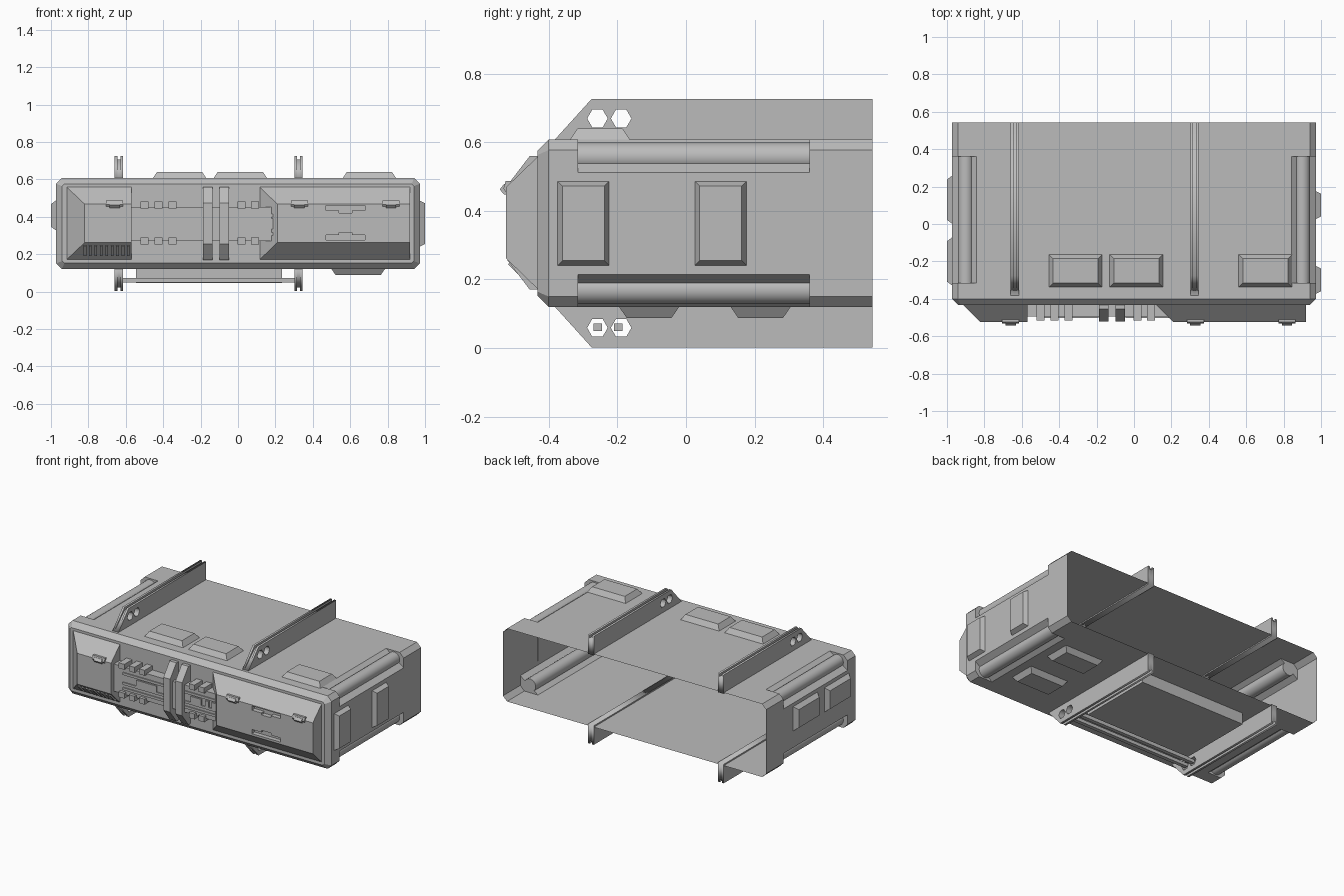
import bpy, bmesh, math

old = bpy.data.objects.get("Cube")
if old:
    bpy.data.objects.remove(old, do_unlink=True)

grey = bpy.data.materials.new("grey")
grey.use_nodes = True
grey.diffuse_color = (0.5, 0.5, 0.5, 1)
grey.node_tree.nodes["Principled BSDF"].inputs["Base Color"].default_value = (0.5, 0.5, 0.5, 1)


def loft(name, rings, cap_start=True, cap_end=True):
    """Skin a list of equal-length point rings."""
    bm = bmesh.new()
    loops = [[bm.verts.new(p) for p in ring] for ring in rings]
    n = len(loops[0])
    for a, b in zip(loops, loops[1:]):
        for i in range(n):
            j = (i + 1) % n
            bm.faces.new((a[i], a[j], b[j], b[i]))
    if cap_start:
        bm.faces.new(loops[0][::-1])
    if cap_end:
        bm.faces.new(loops[-1])
    bmesh.ops.recalc_face_normals(bm, faces=bm.faces)
    mesh = bpy.data.meshes.new(name)
    bm.to_mesh(mesh)
    bm.free()
    mesh.materials.append(grey)
    obj = bpy.data.objects.new(name, mesh)
    bpy.context.collection.objects.link(obj)
    return obj


def rect(u0, u1, v0, v1, place):
    return [place(u, v) for u, v in ((u0, v0), (u1, v0), (u1, v1), (u0, v1))]


def frustum(name, axis, base, top, r0, r1):
    """Tapered block: rectangles r0 and r1 at two levels along an axis."""
    def place(level):
        def put(u, v):
            p = [u, v]
            p.insert(axis, level)
            return p
        return put
    return loft(name, [rect(*r0, place(base)), rect(*r1, place(top))])


def box(name, x0, x1, y0, y1, z0, z1):
    r = (x0, x1, z0, z1)
    return frustum(name, 1, y0, y1, r, r)


def pad(name, axis, base, top, u0, u1, v0, v1, inset=0.022):
    r = (u0 - 0, u1, v0, v1)
    return frustum(name, axis, base, top, r,
                   (u0 + inset, u1 - inset, v0 + inset, v1 - inset))


def prism(name, x0, x1, profile):
    return loft(name, [[(x, y, z) for y, z in profile] for x in (x0, x1)])


# Hull: open-backed shell with deep corner recesses along the sides
LOW, HIGH = 0.12, 0.607


def hull_ring(y, cx, cz, shrink=0.0):
    w, lo, hi = 0.972 - shrink, LOW + shrink, HIGH - shrink
    return [(w, y, lo + cz), (w, y, hi - cz), (w - cx, y, hi), (cx - w, y, hi),
            (-w, y, hi - cz), (-w, y, lo + cz), (cx - w, y, lo), (w - cx, y, lo)]


small, deep = (0.03, 0.03), (0.13, 0.095)
loft("hull", [hull_ring(0.543, *small), hull_ring(0.36, *small),
              hull_ring(0.36, *deep), hull_ring(-0.315, *deep),
              hull_ring(-0.315, *small), hull_ring(-0.4, *small),
              hull_ring(-0.432, 0.012, 0.012, 0.032)], cap_start=False)

# Round tubes lying in the corner recesses
for side in (-1, 1):
    for level, cz in (("upper", HIGH - 0.05), ("lower", LOW + 0.05)):
        rings = []
        for y in (-0.315, 0.36):
            rings.append([(side * 0.9 + 0.042 * math.cos(a), y, cz + 0.042 * math.sin(a))
                          for a in (math.tau * i / 24 for i in range(24))])
        tube = loft(f"{level}_tube", rings)
        bpy.ops.object.select_all(action='DESELECT')
        tube.select_set(True)
        bpy.context.view_layer.objects.active = tube
        bpy.ops.object.shade_smooth_by_angle()

# Raised pads on the top, bottom and sides
for x in (-0.455, -0.13, 0.56):
    pad("top_pad", 2, HIGH, 0.64, x, x + 0.285, -0.338, -0.163)
for y in (-0.195, 0.13):
    pad("bottom_pad", 2, LOW, 0.088, 0.5, 0.785, y, y + 0.175)
for y in (-0.375, 0.025):
    pad("left_pad", 0, 0.97, 1.0, y, y + 0.152, 0.24, 0.487, 0.015)
for y in (-0.33, 0.0):
    pad("right_pad", 0, -0.97, -1.0, y, y + 0.26, 0.325, 0.49)


# Rails: twin plates and a lower web, pierced by hexagonal holes
def rail_plate(name, x, thick, reach, upper):
    edge = 0.364
    sign = 1 if upper else -1
    curve = bpy.data.curves.new(name, 'CURVE')
    curve.dimensions, curve.fill_mode, curve.extrude = '2D', 'BOTH', thick / 2
    outline = [(-0.39, 0.235), (-0.275, reach), (0.543, reach), (0.543, 0.235)]
    shapes = [outline]
    for cy in (-0.258, -0.189):
        shapes.append([(cy + 0.03 * math.cos(math.tau * i / 6),
                        0.305 + 0.03 * math.sin(math.tau * i / 6)) for i in range(6)])
    for shape in shapes:
        spline = curve.splines.new('POLY')
        spline.points.add(len(shape) - 1)
        for point, (y, h) in zip(spline.points, shape):
            point.co = (y, sign * h, 0, 1)
        spline.use_cyclic_u = True
    temp = bpy.data.objects.new("temp", curve)
    bpy.context.collection.objects.link(temp)
    graph = bpy.context.evaluated_depsgraph_get()
    mesh = bpy.data.meshes.new_from_object(temp.evaluated_get(graph))
    bpy.data.objects.remove(temp, do_unlink=True)
    mesh.materials.clear()
    mesh.materials.append(grey)
    obj = bpy.data.objects.new(name, mesh)
    obj.rotation_euler = (math.pi / 2, 0, math.pi / 2)
    obj.location = (x, 0, edge)
    bpy.context.collection.objects.link(obj)


for x in (-0.637, 0.323):
    for upper in (True, False):
        for offset in (-0.015, 0.015):
            rail_plate("rail_flange", x + offset, 0.014, 0.362, upper)
        rail_plate("rail_web", x, 0.018, 0.343, upper)

# Underside tray and cross rods between the lower rails
box("under_tray", -0.545, 0.235, -0.15, 0.36, 0.045, LOW)
for y in (-0.27, -0.21):
    box("cross_rod", -0.625, 0.31, y, y + 0.025, 0.05, 0.072)

# Front panels that slope out from the face
FACE, NOSE = -0.43, -0.525
right_panel = frustum("wide_front_panel", 1, FACE, NOSE,
                      (0.115, 0.92, 0.17, 0.56), (0.21, 0.92, 0.262, 0.468))
frustum("narrow_front_panel", 1, FACE, NOSE,
        (-0.917, -0.57, 0.17, 0.56), (-0.82, -0.57, 0.262, 0.468))

# Slots cut in the wide panel
for cz, step in ((0.447, -0.013), (0.29, 0.013)):
    for x0, x1, dz in ((0.47, 0.68, 0), (0.54, 0.61, step)):
        cutter = box("slot_cutter", x0, x1, NOSE - 0.02, NOSE + 0.03,
                     cz + dz - 0.014, cz + dz + 0.014)
        cutter.hide_render = True
        cutter.hide_set(True)
        cut = right_panel.modifiers.new("slot", 'BOOLEAN')
        cut.operation, cut.object, cut.solver = 'DIFFERENCE', cutter, 'EXACT'
graph = bpy.context.evaluated_depsgraph_get()
cut_mesh = bpy.data.meshes.new_from_object(right_panel.evaluated_get(graph))
right_panel.modifiers.clear()
right_panel.data = cut_mesh
for obj in [o for o in bpy.data.objects if o.name.startswith("slot_cutter")]:
    bpy.data.objects.remove(obj, do_unlink=True)

# Vent fins on the lower slope of the narrow panel
for i in range(9):
    x = -0.825 + i * 0.029
    prism("vent_fin", x, x + 0.014,
          [(-0.45, 0.19), (-0.465, 0.19), (-0.52, 0.245), (-0.5, 0.25)])

# Central block with thin raised strips
box("centre_block", -0.572, 0.2, -0.495, FACE, 0.27, 0.452)
for x0, x1 in ((-0.5, -0.19), (-0.045, 0.2)):
    for z in (0.3, 0.335, 0.4):
        box("trim_strip", x0, x1, -0.502, -0.495, z, z + 0.016)
for x0, x1 in ((-0.4, -0.25), (0.0, 0.08), (0.11, 0.135), (0.155, 0.19)):
    box("trim_plate", x0, x1, -0.503, -0.495, 0.345, 0.392)

# Clips gripping the block edges
for x in (-0.5, -0.425, -0.35, 0.018, 0.09):
    for z in (0.445, 0.252):
        box("clip", x - 0.021, x + 0.021, -0.515, FACE, z, z + 0.036)

# Two bent straps across the front
for x in (-0.187, -0.098):
    prism("strap", x, x + 0.05,
          [(FACE, 0.56), (-0.455, 0.56), (-0.52, 0.475), (-0.52, 0.255),
           (-0.455, 0.17), (FACE, 0.17)])

# Latches on the panel edges
for x in (-0.66, 0.328, 0.818):
    prism("latch", x - 0.045, x + 0.045,
          [(-0.51, 0.487), (-0.525, 0.487), (-0.532, 0.465), (-0.525, 0.455), (-0.51, 0.455)])
    prism("latch_tip", x - 0.028, x + 0.028,
          [(-0.515, 0.478), (-0.53, 0.478), (-0.543, 0.462), (-0.53, 0.448), (-0.515, 0.448)])
